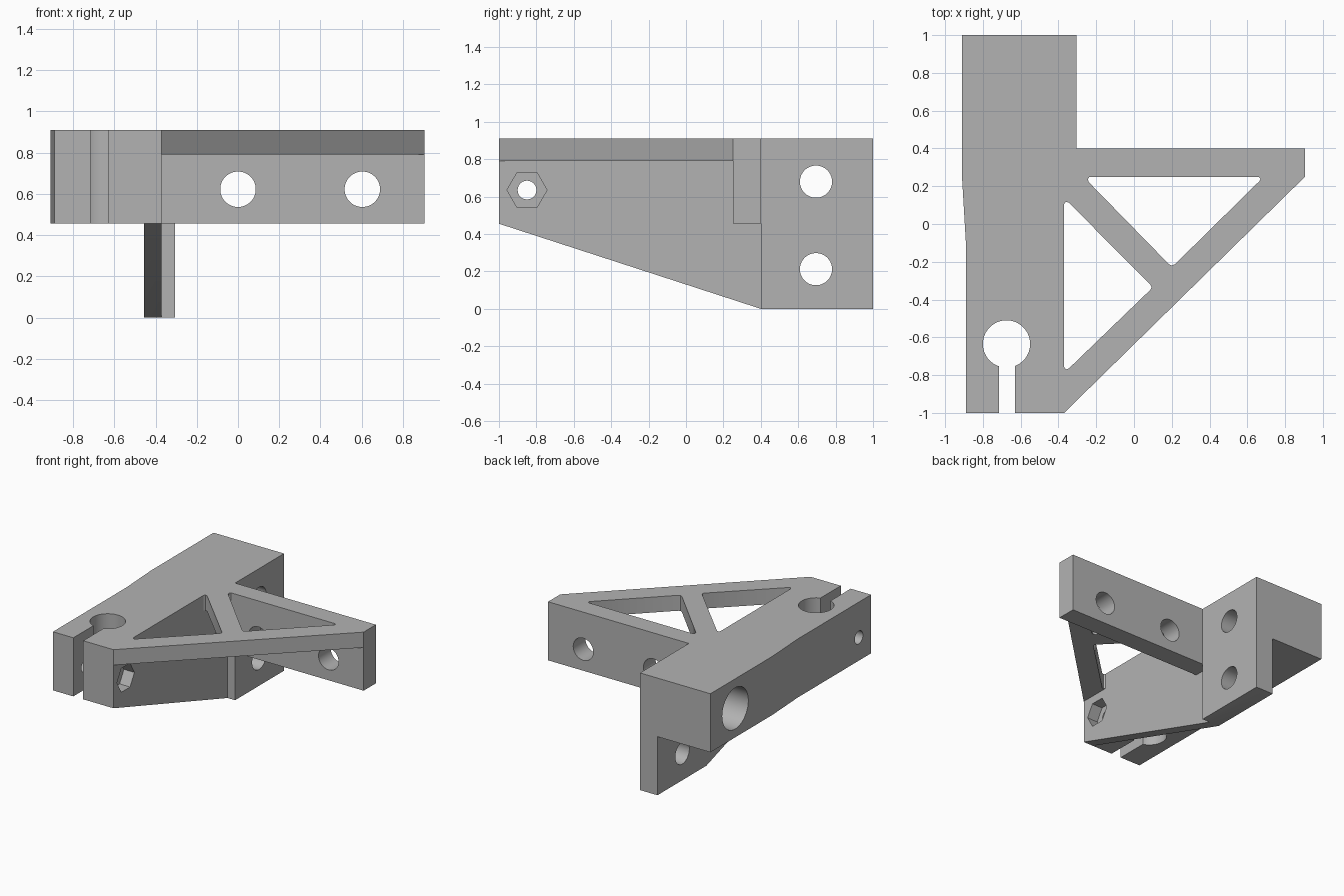
import bpy, bmesh, math
from mathutils import Matrix, Vector

cube = bpy.data.objects.get("Cube")
if cube:
    bpy.data.objects.remove(cube, do_unlink=True)

# Single flat colour
grey = bpy.data.materials.new("plain grey")
grey.use_nodes = True
GREY = (0.45, 0.45, 0.45, 1)
grey.diffuse_color = GREY
grey.node_tree.nodes["Principled BSDF"].inputs["Base Color"].default_value = GREY

# Profile axes: each maps (u, v, depth) to a world position
PLACE = {
    "x": lambda u, v, d: (d, u, v),
    "y": lambda u, v, d: (u, d, v),
    "z": lambda u, v, d: (u, v, d),
}


def prism(name, axis, points, lo, hi):
    """Extrude a flat profile along an axis from lo to hi."""
    bm = bmesh.new()
    base = [bm.verts.new(PLACE[axis](u, v, lo)) for u, v in points]
    face = bm.faces.new(base)
    ext = bmesh.ops.extrude_face_region(bm, geom=[face])
    shift = Vector(PLACE[axis](0, 0, hi - lo))
    moved = [g for g in ext["geom"] if isinstance(g, bmesh.types.BMVert)]
    bmesh.ops.translate(bm, verts=moved, vec=shift)
    bmesh.ops.recalc_face_normals(bm, faces=bm.faces)
    mesh = bpy.data.meshes.new(name)
    bm.to_mesh(mesh)
    bm.free()
    mesh.materials.append(grey)
    obj = bpy.data.objects.new(name, mesh)
    bpy.context.collection.objects.link(obj)
    return obj


def rect(u0, u1, v0, v1):
    return [(u0, v0), (u1, v0), (u1, v1), (u0, v1)]


def ring(u, v, r, sides=64):
    return [(u + r * math.cos(math.tau * i / sides),
             v + r * math.sin(math.tau * i / sides)) for i in range(sides)]


def combine(target, tool, operation):
    """Apply a boolean and discard the tool."""
    tool.hide_render = True
    mod = target.modifiers.new(operation, "BOOLEAN")
    mod.operation = operation
    mod.solver = "EXACT"
    mod.object = tool
    bpy.context.view_layer.objects.active = target
    bpy.ops.object.modifier_apply(modifier=mod.name)
    bpy.data.objects.remove(tool, do_unlink=True)


TOP, SHELF, UNDER = 0.91, 0.79, 0.455
INNER, OUTER, SIDE = -0.455, -0.305, -0.37

# Long clamp block with a slightly tapered outer side
bracket = prism("bracket", "z", [
    (-0.89, -1), (SIDE, -1), (SIDE, 0.4), (OUTER, 0.4), (OUTER, 1),
    (-0.91, 1), (-0.91, 0.24), (-0.89, -0.1)], UNDER, TOP)

solids = [
    # Thin triangular top web
    prism("top_web", "z", [(-0.5, -1), (SIDE, -1), (0.905, 0.25),
                           (0.905, 0.4), (-0.5, 0.4)], SHELF, TOP),
    # Drilled rear wall
    prism("rear_wall", "z", rect(-0.5, 0.905, 0.25, 0.4), UNDER, TOP),
    # Tapered fin under the block
    prism("fin", "x", [(-1, UNDER), (0.4, 0), (1, 0), (1, 0.6), (-1, 0.6)],
          INNER, SIDE),
    # Thick mounting foot
    prism("mounting_foot", "x", rect(0.4, 1, 0, 0.6), INNER, OUTER),
]
for part in solids:
    combine(bracket, part, "UNION")

cutters = [
    # Triangular windows in the web, with softened corners
    prism("rear_window", "z", [
        (-0.235, 0.25), (0.66, 0.25), (0.67, 0.24), (0.665, 0.228),
        (0.217, -0.213), (0.2, -0.22), (0.185, -0.213), (-0.24, 0.222),
        (-0.245, 0.238)], 0.7, 1),
    prism("front_window", "z", [
        (SIDE, 0.105), (-0.362, 0.118), (-0.345, 0.113), (0.087, -0.322),
        (0.093, -0.335), (0.087, -0.348), (-0.345, -0.765), (-0.36, -0.77),
        (SIDE, -0.757)], 0.7, 1),
    # Rod bore and clamping slot
    prism("rod_bore", "z", ring(-0.675, -0.635, 0.125), 0.3, 1),
    prism("clamp_slot", "z", rect(-0.715, -0.63, -1.1, -0.64), 0.3, 1),
    # Clamp bolt hole and hexagonal nut pocket
    prism("bolt_hole", "x", ring(-0.85, 0.635, 0.05), -1, 0),
    prism("nut_pocket", "x", ring(-0.85, 0.635, 0.107, 6), -0.46, -0.2),
    # Screwdriver access bore
    prism("access_bore", "x", ring(0.695, 0.68, 0.16), -1, INNER),
]
cutters += [prism("foot_hole", "x", ring(0.695, z, 0.086), -1, 0)
            for z in (0.68, 0.212)]
cutters += [prism("wall_hole", "y", ring(x, 0.622, 0.086), 0.1, 0.5)
            for x in (0, 0.603)]
for cutter in cutters:
    combine(bracket, cutter, "DIFFERENCE")

# Smooth bores, crisp edges
bpy.ops.object.select_all(action="DESELECT")
bracket.select_set(True)
bpy.context.view_layer.objects.active = bracket
bpy.ops.object.shade_smooth_by_angle(angle=math.radians(30))
